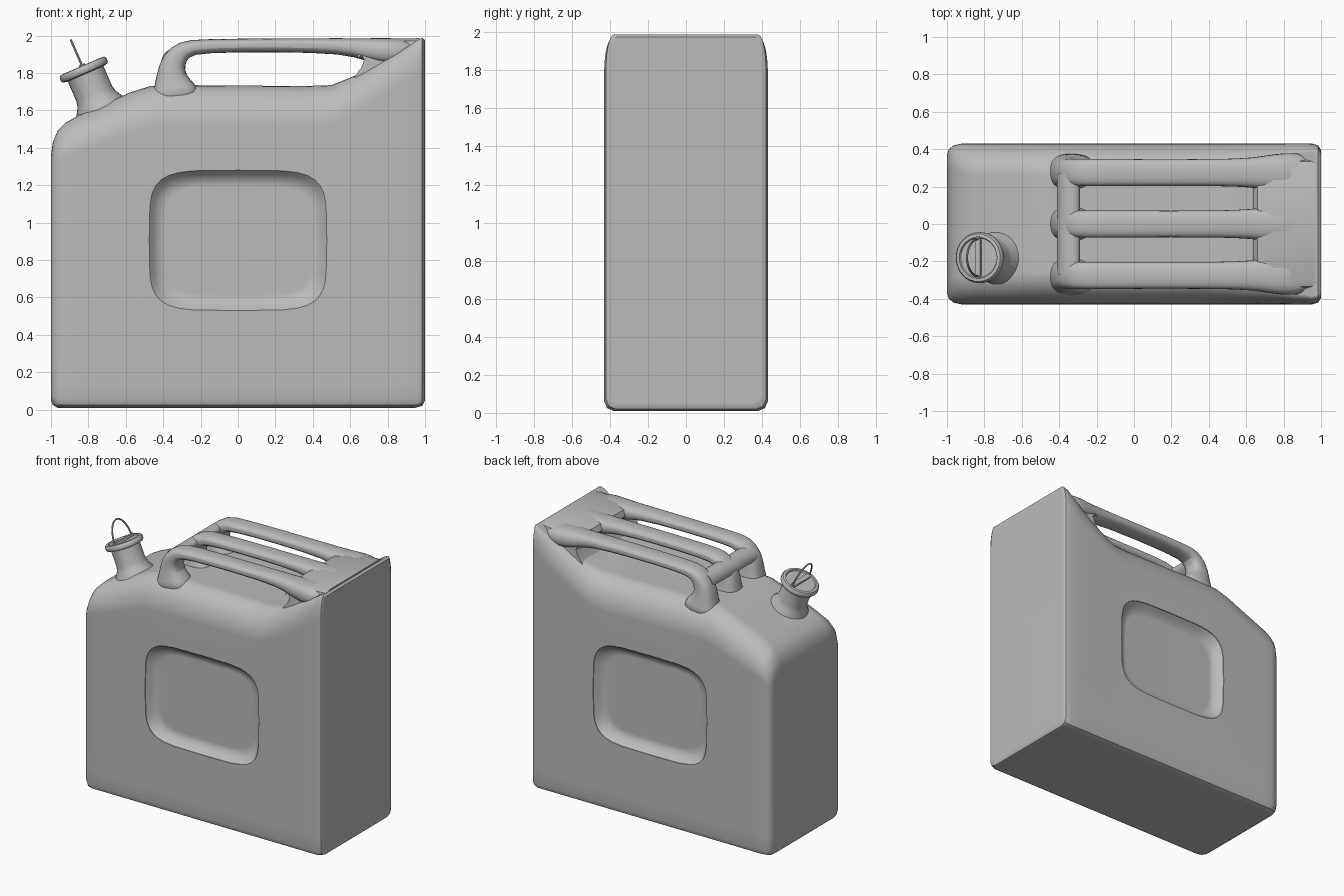
import bpy, bmesh, math
from mathutils import Vector, Matrix

cube = bpy.data.objects.get("Cube")
if cube:
    bpy.data.objects.remove(cube)

GREY = (0.5, 0.5, 0.5, 1)
mat = bpy.data.materials.new("plain grey")
mat.use_nodes = True
mat.diffuse_color = GREY
mat.node_tree.nodes["Principled BSDF"].inputs["Base Color"].default_value = GREY


def loft(name, rings, closed=False, angle=40):
    """Skin a list of equal-length point rings and cap the ends."""
    bm = bmesh.new()
    rows = [[bm.verts.new(p) for p in ring] for ring in rings]
    n = len(rows[0])
    pairs = list(zip(rows, rows[1:])) + ([(rows[-1], rows[0])] if closed else [])
    for a, b in pairs:
        for i in range(n):
            j = (i + 1) % n
            bm.faces.new((a[i], a[j], b[j], b[i]))
    if not closed:
        bm.faces.new(rows[0])
        bm.faces.new(rows[-1])
    bmesh.ops.recalc_face_normals(bm, faces=bm.faces)
    mesh = bpy.data.meshes.new(name)
    bm.to_mesh(mesh)
    bm.free()
    mesh.materials.append(mat)
    ob = bpy.data.objects.new(name, mesh)
    bpy.context.collection.objects.link(ob)
    smooth(ob, angle)
    return ob


def smooth(ob, angle):
    bpy.ops.object.select_all(action='DESELECT')
    ob.select_set(True)
    bpy.context.view_layer.objects.active = ob
    bpy.ops.object.shade_smooth_by_angle(angle=math.radians(angle))


def apply_all(ob):
    bpy.ops.object.select_all(action='DESELECT')
    ob.select_set(True)
    bpy.context.view_layer.objects.active = ob
    for m in list(ob.modifiers):
        bpy.ops.object.modifier_apply(modifier=m.name)


def superpoint(t, a, b, power):
    c, s = math.cos(t), math.sin(t)
    return (a * math.copysign(abs(c) ** power, c), b * math.copysign(abs(s) ** power, s))


# Body: cross-sections along x with rounded shoulders
def section(x, half, base, top, rx, rz):
    side = [(half - 0.05, base), (half - 0.015, base + 0.015), (half, base + 0.05), (half, 0.16)]
    for k in range(9):
        t = k / 8 * math.pi / 2
        side.append((half - rx + rx * math.cos(t), top - rz + rz * math.sin(t)))
    return [(x, y, z) for y, z in side] + [(x, -y, z) for y, z in reversed(side)]


stations = [
    (-1.0, 0.37, 0.05, 1.36, 0.10, 0.12),
    (-0.99, 0.40, 0.025, 1.43, 0.12, 0.14),
    (-0.965, 0.42, 0.01, 1.49, 0.14, 0.16),
    (-0.92, 0.43, 0.01, 1.535, 0.16, 0.18),
    (-0.85, 0.43, 0.01, 1.575, 0.17, 0.20),
    (-0.70, 0.43, 0.01, 1.64, 0.17, 0.21),
    (-0.58, 0.43, 0.01, 1.695, 0.17, 0.22),
    (-0.47, 0.43, 0.01, 1.73, 0.17, 0.22),
    (-0.30, 0.43, 0.01, 1.735, 0.17, 0.22),
    (0.35, 0.43, 0.01, 1.73, 0.17, 0.22),
    (0.50, 0.43, 0.01, 1.735, 0.16, 0.21),
    (0.60, 0.43, 0.01, 1.775, 0.13, 0.20),
    (0.72, 0.43, 0.01, 1.83, 0.10, 0.19),
    (0.86, 0.43, 0.01, 1.91, 0.06, 0.18),
    (0.95, 0.43, 0.01, 1.97, 0.045, 0.18),
    (0.985, 0.42, 0.02, 1.987, 0.04, 0.18),
    (1.0, 0.395, 0.05, 1.975, 0.03, 0.17),
]
body = loft("can_body", [section(*s) for s in stations])


# Side recesses: rounded tapered cutters on both faces
def recess_ring(y, scale):
    pts = []
    for k in range(32):
        a, b = superpoint(k / 32 * math.tau, 0.475, 0.375, 0.42)
        pts.append((a * scale, y, 0.905 + b * (scale - (1 - scale) * 0.25)))
    return pts


for sign in (-1, 1):
    layers = [(0.5, 1.0), (0.425, 1.0), (0.40, 0.955), (0.375, 0.90), (0.365, 0.82)]
    cutter = loft("recess_cutter", [recess_ring(sign * y, s) for y, s in layers])
    mod = body.modifiers.new("recess", 'BOOLEAN')
    mod.object = cutter
    mod.solver = 'EXACT'
    apply_all(body)
    bpy.data.objects.remove(cutter)
smooth(body, 35)
body.modifiers.new("even_shading", 'WEIGHTED_NORMAL').keep_sharp = True


# Carrying handles: bars swept along a bent path
def sweep_bar(name, path, y):
    pts = [Vector((x, 0, z)) for x, z, _, _ in path]
    rings = []
    for i, (_, _, thick, width) in enumerate(path):
        d = (pts[min(i + 1, len(pts) - 1)] - pts[max(i - 1, 0)]).normalized()
        up = Vector((-d.z, 0, d.x))
        ring = []
        for k in range(12):
            a, b = superpoint((k + 0.5) / 12 * math.tau, width / 2, thick / 2, 0.75)
            ring.append(pts[i] + up * b + Vector((0, y + a, 0)))
        rings.append(ring)
    ob = loft(name, rings)
    ob.modifiers.new("rounding", 'SUBSURF').levels = 1
    ob.modifiers["rounding"].render_levels = 1
    return ob


bar_path = [(-0.33, 1.64, 0.34, 0.24), (-0.34, 1.72, 0.23, 0.19), (-0.36, 1.79, 0.16, 0.16),
            (-0.345, 1.87, 0.14, 0.15), (-0.29, 1.93, 0.10, 0.15), (-0.20, 1.945, 0.075, 0.15),
            (0.20, 1.949, 0.075, 0.145), (0.58, 1.945, 0.085, 0.15), (0.68, 1.925, 0.125, 0.18),
            (0.80, 1.915, 0.15, 0.22), (0.95, 1.91, 0.15, 0.22)]
for name, y in (("front_handle", -0.275), ("middle_handle", 0), ("back_handle", 0.275)):
    sweep_bar(name, bar_path, y)

# Web joining the handles at their bend
web = [[(-0.35 + a + b * 0.45, y, 1.885 + b) for a, b in
        (superpoint(k / 16 * math.tau, 0.055, 0.05, 0.9) for k in range(16))]
       for y in (-0.27, -0.14, 0, 0.14, 0.27)]
loft("handle_web", web)


# Solid shoulder where the handles run into the high end
def shoulder_ring(y, drop):
    outline = [(0.97, 1.80), (0.62, 1.775), (0.66, 1.83), (0.675, 1.87), (0.66, 1.90),
               (0.64, 1.925), (0.66, 1.965), (0.74, 1.982), (0.97, 1.986)]
    return [(x, y, z - drop * (z > 1.91)) for x, z in outline]


loft("handle_shoulder", [shoulder_ring(y, d) for y, d in
                         ((-0.35, 0.05), (-0.335, 0.015), (-0.30, 0), (0.30, 0), (0.335, 0.015), (0.35, 0.05))])

# Spout: turned neck and cap, tilted outwards
tilt = Matrix.Translation((-0.745, -0.18, 1.635)) @ Matrix.Rotation(math.radians(-23.5), 4, 'Y')


def turned(name, profile):
    rings = [[tilt @ Vector((r * math.cos(k / 32 * math.tau), r * math.sin(k / 32 * math.tau), h))
              for k in range(32)] for r, h in profile]
    return loft(name, rings)


turned("spout_neck", [(0.16, -0.08), (0.14, -0.02), (0.112, 0.025), (0.104, 0.06), (0.104, 0.19)])
turned("spout_cap", [(0.108, 0.175), (0.130, 0.18), (0.136, 0.19), (0.136, 0.208),
                     (0.128, 0.22), (0.11, 0.222), (0.105, 0.212)])

# Ridge across the cap
ridge = [[tilt @ Vector((x, y, z)) for x, z in ((-w, 0.20), (-w, 0.23), (w, 0.23), (w, 0.20))]
         for y, w in ((-0.115, 0.008), (-0.09, 0.016), (0.09, 0.016), (0.115, 0.008))]
loft("cap_ridge", ridge, angle=30)

# Wire loop standing on the cap
wire = []
for k in range(25):
    t = k / 24 * math.pi
    centre = Vector((0, 0.10 * math.cos(t), 0.215 + 0.155 * math.sin(t)))
    out = Vector((0, math.cos(t), math.sin(t)))
    wire.append([tilt @ (centre + 0.006 * (out * math.cos(u) + Vector((math.sin(u), 0, 0))))
                 for u in (j / 8 * math.tau for j in range(8))])
    # each ring is flattened to the wire's own plane across the loop
    wire[-1] = [tilt @ (centre + 0.006 * (out * math.cos(u) + Vector((math.sin(u), 0, 0))))
                for u in (j / 8 * math.tau for j in range(8))]
loft("cap_wire_loop", wire)
